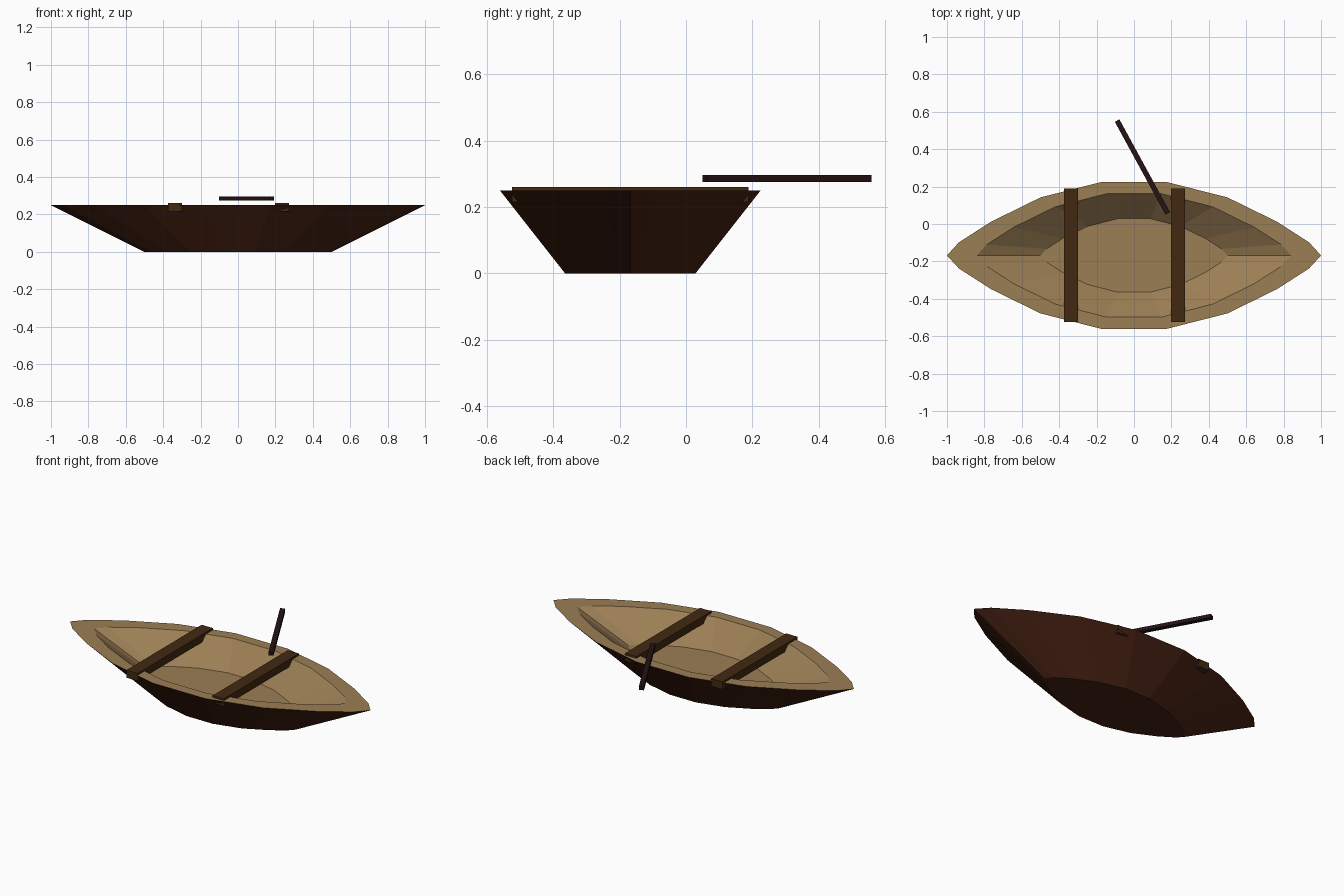
import bpy, bmesh, math
from mathutils import Matrix

if "Cube" in bpy.data.objects:
    bpy.data.objects.remove(bpy.data.objects["Cube"])


def material(name, rgb):
    m = bpy.data.materials.new(name)
    m.use_nodes = True
    m.diffuse_color = (*rgb, 1)
    m.node_tree.nodes["Principled BSDF"].inputs["Base Color"].default_value = (*rgb, 1)
    return m


def add_object(name, bm, *mats):
    mesh = bpy.data.meshes.new(name)
    bm.to_mesh(mesh)
    bm.free()
    for m in mats:
        mesh.materials.append(m)
    ob = bpy.data.objects.new(name, mesh)
    bpy.context.collection.objects.link(ob)
    return ob


def box(name, centre, size, angle, mat):
    bm = bmesh.new()
    place = (Matrix.Translation(centre) @ Matrix.Rotation(angle, 4, "Z")
             @ Matrix.Diagonal((*size, 1)))
    bmesh.ops.create_cube(bm, size=1, matrix=place)
    return add_object(name, bm, mat)


red_brown = material("red brown hull", (0.06, 0.015, 0.006))
tan = material("tan wood", (0.33, 0.21, 0.09))
brown = material("brown bench wood", (0.055, 0.022, 0.006))
dark = material("dark oar wood", (0.018, 0.006, 0.007))

# Hull outline: one quarter mirrored to a full loop, counter-clockwise
MID_Y = -0.168
quarter = [(0.936, 0.07), (0.765, 0.18), (0.5, 0.31), (0.173, 0.393)]
back = [(1, 0)] + quarter + [(-x, y) for x, y in reversed(quarter)]
outline = back + [(-x, -y) for x, y in back]

# Hull: scaled rings from the keel, over the rim, down to the inner floor
bm = bmesh.new()
rings = [[bm.verts.new((x * s, y * s + MID_Y, z)) for x, y in outline]
         for s, z in [(0.5, 0), (1, 0.25), (0.84, 0.25), (0.5, 0.11)]]
bm.faces.new(list(reversed(rings[0])))
bm.faces.new(rings[-1]).material_index = 1
n = len(outline)
for k, (low, high) in enumerate(zip(rings, rings[1:])):
    for i in range(n):
        j = (i + 1) % n
        face = bm.faces.new((low[i], low[j], high[j], high[i]))
        face.material_index = 0 if k == 0 else 1
add_object("hull", bm, red_brown, tan)

# Benches laid across the rim
for name, x in [("right_bench", -0.337), ("left_bench", 0.236)]:
    box(name, (x, MID_Y, 0.238), (0.075, 0.714, 0.046), 0, brown)

# Loose oar
box("oar", (0.045, 0.305, 0.286), (0.028, 0.565, 0.022), math.atan2(0.27, 0.495), dark)
